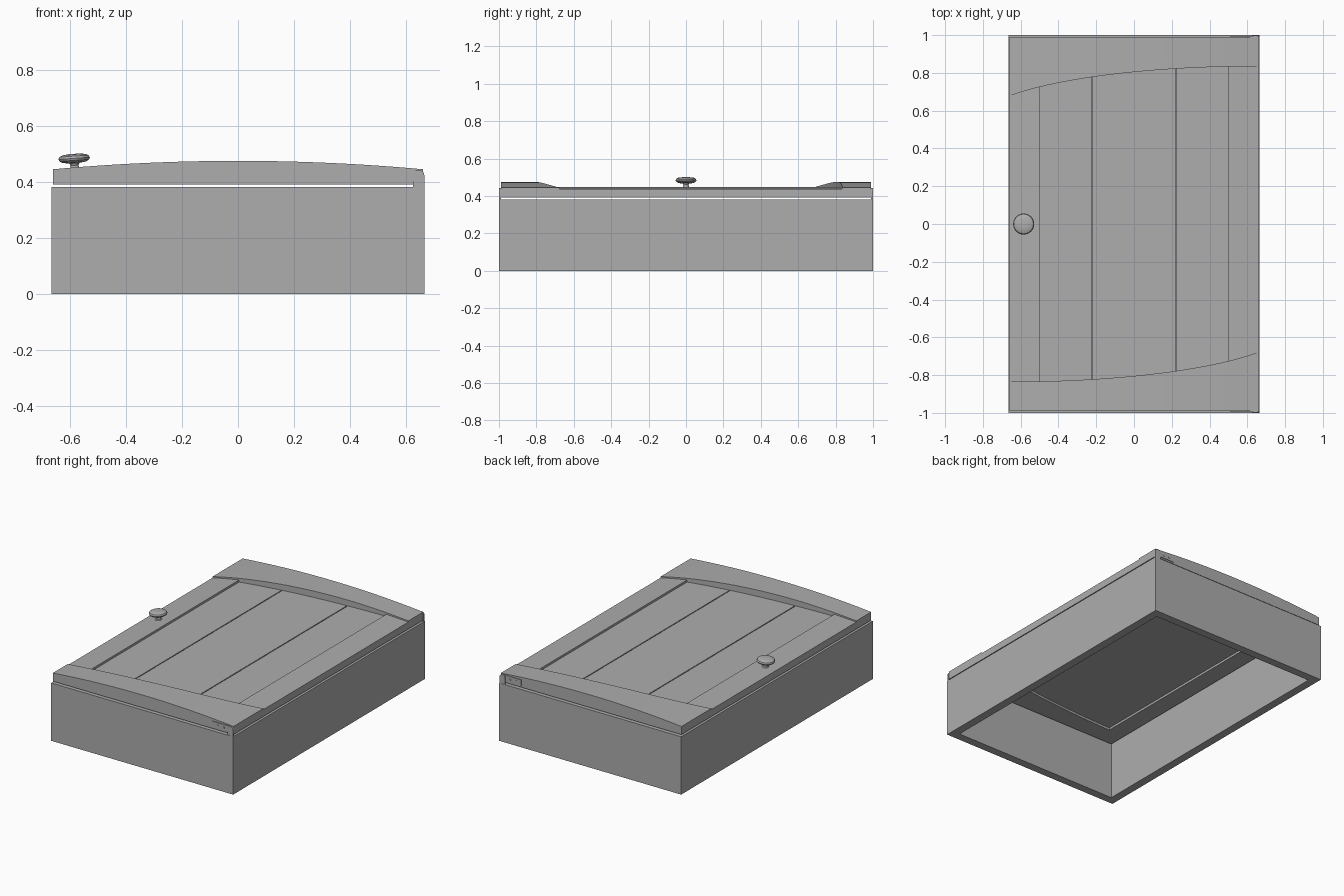
import bpy, bmesh, math
from mathutils import Matrix

if "Cube" in bpy.data.objects:
    bpy.data.objects.remove(bpy.data.objects["Cube"])

grey = bpy.data.materials.new("plain_grey")
grey.diffuse_color = (0.42, 0.42, 0.42, 1)
grey.use_nodes = True
grey.node_tree.nodes["Principled BSDF"].inputs["Base Color"].default_value = grey.diffuse_color


def finish(name, bm, smooth=True):
    bmesh.ops.recalc_face_normals(bm, faces=bm.faces)
    me = bpy.data.meshes.new(name)
    bm.to_mesh(me)
    bm.free()
    me.materials.append(grey)
    ob = bpy.data.objects.new(name, me)
    bpy.context.collection.objects.link(ob)
    if smooth:
        bpy.context.view_layer.objects.active = ob
        ob.select_set(True)
        bpy.ops.object.shade_smooth_by_angle(angle=math.radians(30))
        ob.select_set(False)
    return ob


def loft(name, rings, closed=False, smooth=True, matrix=None):
    """Skin a row of equal rings; cap the ends unless the row is closed."""
    bm = bmesh.new()
    vs = [[bm.verts.new(p) for p in r] for r in rings]
    n = len(vs[0])
    for i in range(len(vs) if closed else len(vs) - 1):
        a, b = vs[i], vs[(i + 1) % len(vs)]
        for j in range(n):
            k = (j + 1) % n
            bm.faces.new((a[j], a[k], b[k], b[j]))
    if not closed:
        bm.faces.new(vs[0])
        bm.faces.new(vs[-1])
    if matrix:
        bm.transform(matrix)
    return finish(name, bm, smooth)


def slab(name, x0, x1, ylo, yhi, zlo, zhi, n):
    """Slab along x whose ends and top follow functions of x."""
    rings = []
    for i in range(n + 1):
        x = x0 + (x1 - x0) * i / n
        a, b, t = ylo(x), yhi(x), zhi(x)
        rings.append([(x, a, zlo), (x, b, zlo), (x, b, t), (x, a, t)])
    return loft(name, rings)


HX, HY = 0.66, 0.99


def front_edge(x):      # swept inner edge of the front rail
    u = (x + HX) / 1.5
    return -0.835 + 0.3 * (1 - math.sqrt(1 - u * u))


def back_edge(x):
    return -front_edge(-x)


def bow(x):             # bowed top of the rails
    return 0.475 - 0.03 * (x / HX) ** 2


# Cabinet box: four walls, open at both ends
def rect(x, y, z):
    return [(-x, -y, z), (x, -y, z), (x, y, z), (-x, y, z)]


loft("cabinet_box", [rect(0.665, 1, 0), rect(0.665, 1, 0.382),
                     rect(0.61, 0.945, 0.382), rect(0.61, 0.945, 0)],
     closed=True, smooth=False)

# Door rails with arched inner edges
slab("front_rail", -HX, HX, lambda x: -HY, front_edge, 0.391, bow, 32)
slab("back_rail", -HX, HX, back_edge, lambda x: HY, 0.391, bow, 32)

# Door stiles, sloping down to the outside
for name, a, b in (("left_stile", -HX, -0.5), ("right_stile", 0.5, HX)):
    slab(name, a, b, front_edge, back_edge, 0.391,
         lambda x: 0.447 - 0.06 * (abs(x) - 0.5), 8)

# Recessed planks on a backing board
for name, a, b in (("left_plank", -0.5, -0.226), ("middle_plank", -0.22, 0.22),
                   ("right_plank", 0.226, 0.5)):
    slab(name, a, b, front_edge, back_edge, 0.412, lambda x: 0.433, 12)
slab("backing_board", -0.5, 0.5, front_edge, back_edge, 0.406,
     lambda x: 0.413, 16)

# Round knob, leaning with the stile
profile = [(0.022, 0.0), (0.016, 0.006), (0.014, 0.018), (0.018, 0.026),
           (0.042, 0.029), (0.053, 0.036), (0.056, 0.043), (0.052, 0.051),
           (0.042, 0.056), (0.02, 0.059)]
rings = [[(r * math.cos(t), r * math.sin(t), z)
          for t in (2 * math.pi * i / 32 for i in range(32))]
         for r, z in profile]
loft("knob", rings, matrix=Matrix.Translation((-0.581, 0, 0.441))
     @ Matrix.Rotation(math.radians(-4), 4, 'Y'))


# Hinges at both ends of the right side
def plate(name, outline, y0, y1):
    loft(name, [[(x, y, z) for x, z in outline] for y in (y0, y1)])


def circle(cx, cz, r, n, a0=0, a1=2 * math.pi):
    return [(cx + r * math.cos(a0 + (a1 - a0) * i / n),
             cz + r * math.sin(a0 + (a1 - a0) * i / n)) for i in range(n)]


for side, s in (("front", -1), ("back", 1)):
    plate(side + "_hinge_leaf",
          [(0.51, 0.401), (0.64, 0.401), (0.64, 0.441), (0.51, 0.441)],
          s * 0.988, s * 0.994)
    for i, x in enumerate((0.548, 0.59)):
        plate(f"{side}_hinge_screw_{i + 1}", circle(x, 0.421, 0.007, 16),
              s * 0.99, s * 0.996)
    arch = circle(0.644, 0.423, 0.02, 12, 0, math.pi) + [(0.624, 0.423)]
    plate(side + "_hinge_bracket", [(0.624, 0.38), (0.664, 0.38)] + arch,
          s * 0.99, s * 0.999)
